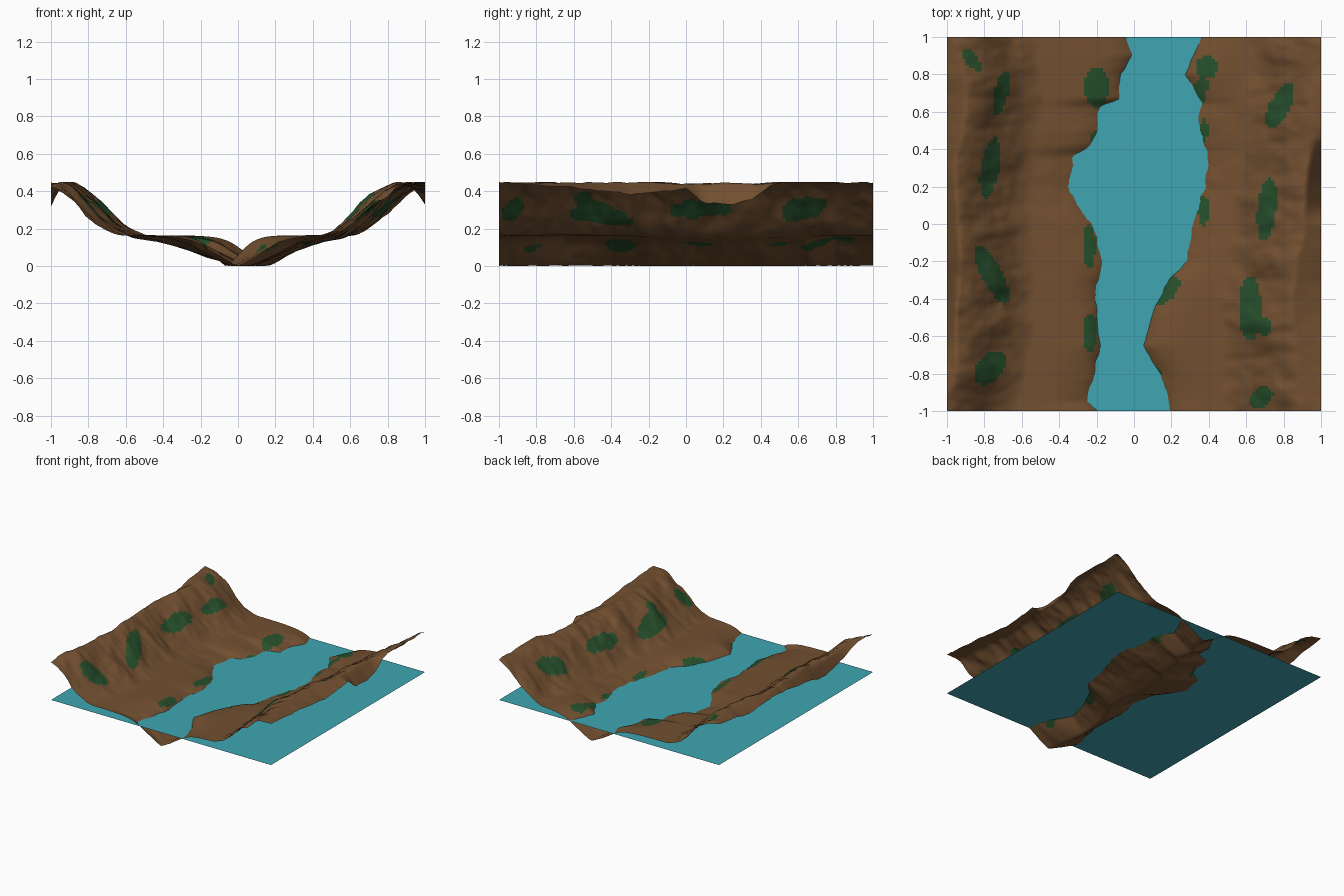
import bpy, bmesh, math
from mathutils import Vector, noise

if "Cube" in bpy.data.objects:
    bpy.data.objects.remove(bpy.data.objects["Cube"])

N = 120            # grid cells per side
WATER, BANK, TOP = 0.11, 0.165, 0.45


def material(name, rgb):
    m = bpy.data.materials.new(name)
    m.diffuse_color = (*rgb, 1)
    m.use_nodes = True
    m.node_tree.nodes["Principled BSDF"].inputs["Base Color"].default_value = m.diffuse_color
    return m


def curve(keys):
    """Linear interpolation through (y, value) keys."""
    def f(y):
        for (a, va), (b, vb) in zip(keys, keys[1:]):
            if y <= b:
                return va + (vb - va) * max(0, (y - a) / (b - a))
        return keys[-1][1]
    return f


def smooth(t):
    t = min(max(t, 0), 1)
    return t * t * (3 - 2 * t)


# Shorelines of the river
shore_l = curve([(-1, -.19), (-.95, -.25), (-.8, -.22), (-.65, -.18), (-.4, -.21), (-.2, -.17),
                 (0, -.22), (.1, -.31), (.2, -.355), (.36, -.35), (.41, -.24), (.5, -.19),
                 (.63, -.19), (.67, -.08), (.8, -.07), (.9, -.01), (1, -.04)])
shore_r = curve([(-1, .19), (-.9, .18), (-.8, .13), (-.65, .05), (-.5, .09), (-.4, .13), (-.3, .19),
                 (-.2, .28), (0, .33), (.2, .38), (.4, .39), (.5, .35), (.65, .36), (.8, .27), (1, .36)])
# Distance of each valley wall's mid-slope from the centre, and outer edge heights
wall = {-1: curve([(-1, .85), (-.78, .79), (-.25, .75), (.3, .77), (.7, .71), (1, .75)]),
        1: curve([(-1, .70), (-.9, .69), (-.45, .66), (.05, .72), (.65, .78), (1, .83)])}
edge = {-1: curve([(-1, .45), (-.8, .42), (-.4, .32), (0, .37), (.3, .41), (.6, .38), (1, .45)]),
        1: curve([(-1, .45), (-.7, .43), (-.3, .38), (0, .41), (.09, .34), (.25, .33), (.35, .36),
                  (.45, .43), (.55, .45), (1, .45)])}


def height(x, y):
    side = 1 if x > 0 else -1
    rough = noise.fractal(Vector((x * 3, y * 4.5, 3)), 0.9, 2.1, 4)
    # river channel with ragged banks
    l, r = shore_l(y), shore_r(y)
    t = abs(x - (l + r) / 2) / ((r - l) / 2)
    t += 0.07 * noise.fractal(Vector((x * 5, y * 8, 9)), 0.7, 2.1, 3) * smooth(t * 2)
    if t < 1:
        z = WATER * max(t, 0) ** 1.15
    else:
        z = WATER + (BANK - WATER) * (1 - math.exp(-(t - 1) * 2.2))
    # valley wall with gullies
    d = abs(x) - wall[side](y) + 0.035 * rough
    z += (TOP - BANK) * smooth((d + 0.23) / 0.45)
    z += 0.014 * rough * smooth((d + 0.25) / 0.2)
    z = min(z, TOP)
    # fall-off behind the ridge
    ridge = min(wall[side](y) + 0.18, 0.95)
    if abs(x) > ridge:
        k = (abs(x) - ridge) / (1 - ridge)
        z = min(z, TOP + (edge[side](y) - TOP) * k + 0.015 * rough * k)
    return max(z, 0)


# Vegetation patches: x, y, half width, half length, lean
PATCHES = [(-.87, .88, .04, .06, -.6), (-.71, .7, .04, .12, .2), (-.77, .3, .05, .16, .15),
           (-.76, -.27, .06, .16, -.45), (-.77, -.77, .08, .09, .4), (.78, .63, .06, .12, .4),
           (.71, .08, .05, .17, .1), (.62, -.45, .06, .17, 0), (.7, -.55, .04, .05, 0),
           (.68, -.93, .06, .06, .3), (-.2, .73, .065, .11, 0), (-.21, .45, .025, .06, .2),
           (-.24, -.12, .035, .12, 0), (-.235, -.58, .04, .1, 0), (.39, .84, .06, .06, 0),
           (.35, .7, .04, .09, .2), (.375, .5, .02, .06, 0), (.37, .07, .03, .08, 0),
           (.17, -.35, .065, .08, .4), (.13, -.82, .025, .05, 0)]


def planted(c):
    return any(((c.x - x - s * (c.y - y)) / w) ** 2 + ((c.y - y) / h) ** 2 < 1
               for x, y, w, h, s in PATCHES)


def add_object(name, bm, *mats):
    me = bpy.data.meshes.new(name)
    bm.to_mesh(me)
    bm.free()
    for m in mats:
        me.materials.append(m)
    ob = bpy.data.objects.new(name, me)
    bpy.context.collection.objects.link(ob)
    return ob


# Terrain: displaced grid with soil and grass faces
bm = bmesh.new()
bmesh.ops.create_grid(bm, x_segments=N, y_segments=N, size=1)
for v in bm.verts:
    v.co.z = height(v.co.x, v.co.y)
for f in bm.faces:
    f.smooth = True
    f.material_index = int(planted(f.calc_center_median()))
bm.normal_update()
add_object("valley_terrain", bm, material("soil", (.17, .08, .03)), material("grass", (.02, .08, .025)))

# River water: one flat sheet
bm = bmesh.new()
bmesh.ops.create_grid(bm, x_segments=1, y_segments=1, size=1)
bmesh.ops.translate(bm, verts=bm.verts, vec=(0, 0, WATER))
add_object("river_water", bm, material("water", (.05, .38, .45)))
